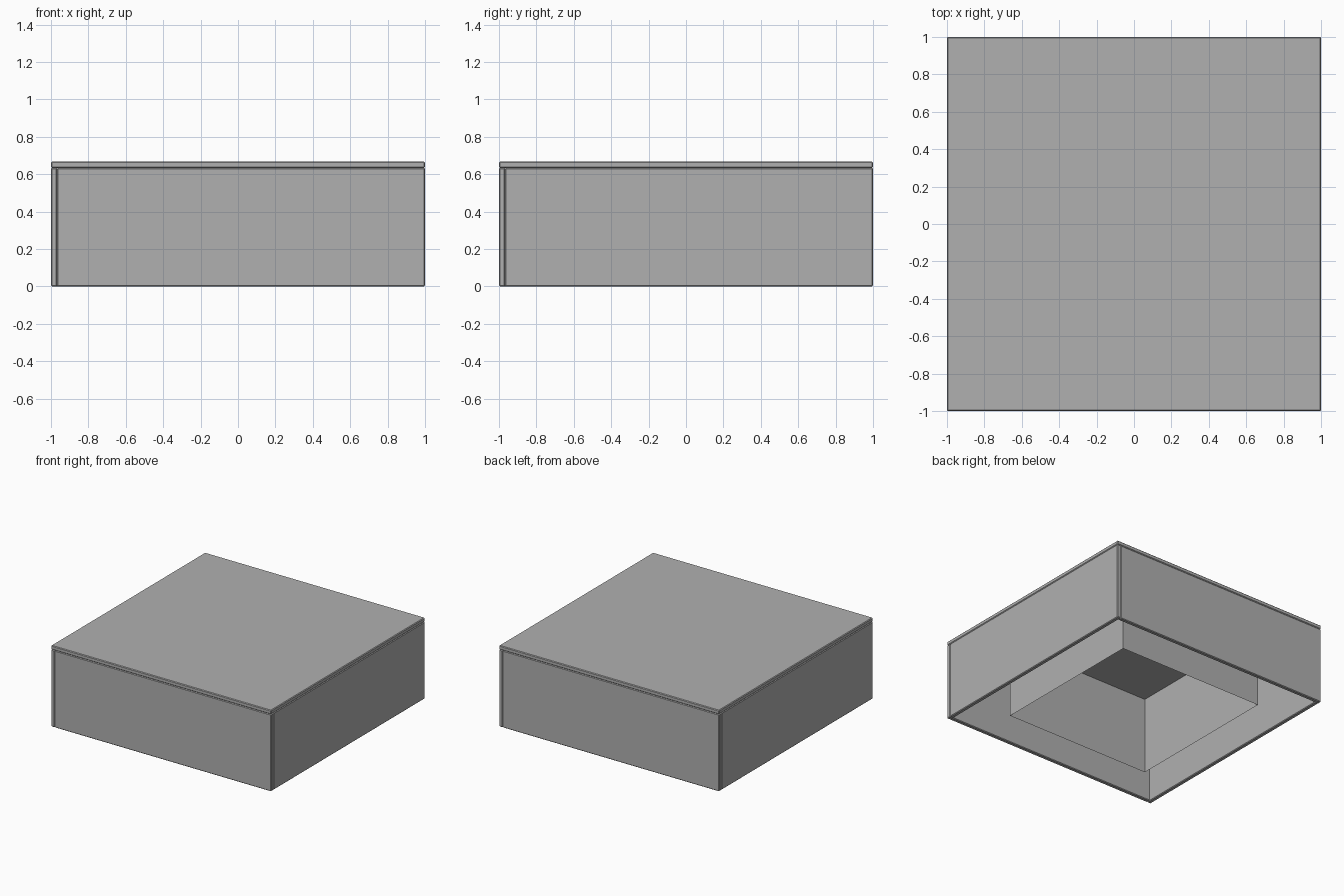
import bpy, bmesh
from math import pi
from mathutils import Matrix, Vector

if "Cube" in bpy.data.objects:
    bpy.data.objects.remove(bpy.data.objects["Cube"])

T = 1 / 30      # board thickness
H = 2 / 3       # overall height
BEVEL = 0.0055
CORE = 0.662    # half width of the inner core

grey = bpy.data.materials.new("dark_grey")
grey.diffuse_color = (0.435, 0.435, 0.435, 1)
grey.use_nodes = True
grey.node_tree.nodes["Principled BSDF"].inputs["Base Color"].default_value = grey.diffuse_color


def finish(name, bm):
    mesh = bpy.data.meshes.new(name)
    bm.to_mesh(mesh)
    bm.free()
    mesh.materials.append(grey)
    obj = bpy.data.objects.new(name, mesh)
    bpy.context.collection.objects.link(obj)
    return obj


def box(lo, hi):
    """New bmesh box between two corners."""
    lo, hi = Vector(lo), Vector(hi)
    bm = bmesh.new()
    bmesh.ops.create_cube(bm, size=1)
    bmesh.ops.scale(bm, vec=hi - lo, verts=bm.verts)
    bmesh.ops.translate(bm, vec=(lo + hi) / 2, verts=bm.verts)
    bm.normal_update()
    return bm


def board(name, lo, hi, turn=0.0):
    """Board turned about z, with slightly eased edges."""
    bm = box(lo, hi)
    bmesh.ops.rotate(bm, cent=(0, 0, 0), matrix=Matrix.Rotation(turn, 3, 'Z'), verts=bm.verts)
    bmesh.ops.bevel(bm, geom=bm.edges[:], offset=BEVEL, segments=1, affect='EDGES')
    return finish(name, bm)


# Lid across the whole top
board("top_panel", (-1, -1, H - T), (1, 1, H))

# Four side boards, each overlapping the end of the next one round
for i, side in enumerate(("front", "right", "back", "left")):
    board(side + "_panel", (-1 + T, -1, 0), (1, -1 + T, H - T), i * pi / 2)

# Inner square core hanging under the lid, thin-walled and open at the bottom
bm = box((-CORE, -CORE, 0), (CORE, CORE, H - T))
bmesh.ops.delete(bm, geom=[f for f in bm.faces if abs(f.normal.z) > 0.5], context='FACES')
finish("inner_core", bm)
